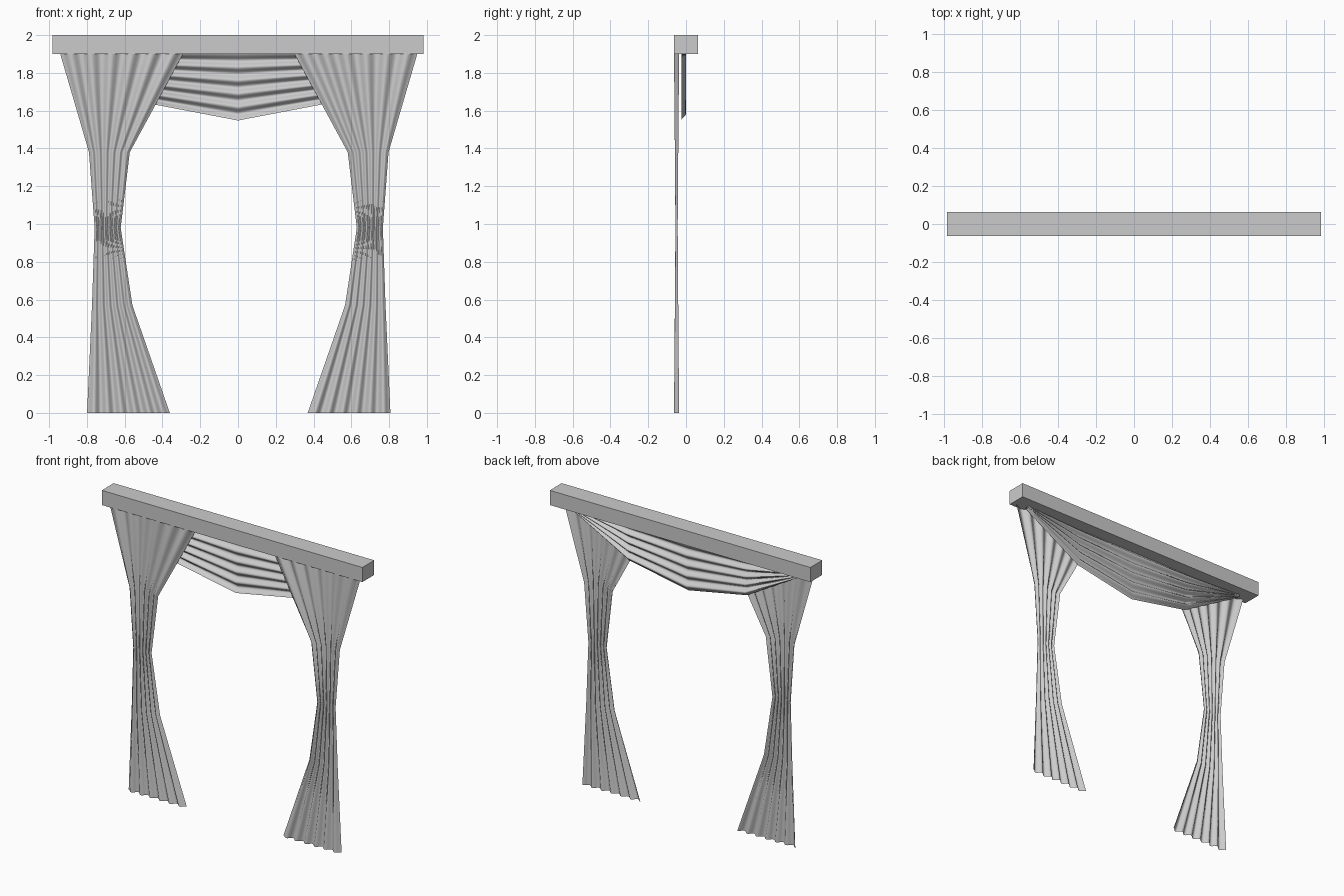
import bpy
from math import sin, cos, pi

if "Cube" in bpy.data.objects:
    bpy.data.objects.remove(bpy.data.objects["Cube"])


def grid_object(name, rows):
    """Smooth cloth sheet from rows of points of equal length."""
    n = len(rows[0])
    verts = [p for row in rows for p in row]
    faces = [(r * n + c, r * n + c + 1, (r + 1) * n + c + 1, (r + 1) * n + c)
             for r in range(len(rows) - 1) for c in range(n - 1)]
    mesh = bpy.data.meshes.new(name)
    mesh.from_pydata(verts, [], faces)
    mesh.polygons.foreach_set("use_smooth", [True] * len(faces))
    obj = bpy.data.objects.new(name, mesh)
    bpy.context.collection.objects.link(obj)
    return obj


# Pelmet box
bpy.ops.mesh.primitive_cube_add(size=1, location=(0, 0, 1.95))
pelmet = bpy.context.object
pelmet.name = "pelmet"
pelmet.scale = (1.965, 0.128, 0.10)
bpy.ops.object.transform_apply(location=False, rotation=False, scale=True)

# Tied side curtains: height, inner x, outer x, fold depth
outline = [(1.90, 0.295, 0.945, 0.0135), (1.38, 0.577, 0.793, 0.009),
           (0.98, 0.625, 0.763, 0.006), (0.57, 0.563, 0.777, 0.009),
           (0.00, 0.365, 0.803, 0.0135)]
FOLDS, STEPS = 6, 8
for side, label in ((-1, "left"), (1, "right")):
    rows = []
    for z, inner, outer, depth in outline:
        row = []
        for i in range(FOLDS * STEPS + 1):
            t = i / (FOLDS * STEPS)
            x = inner + (outer - inner) * t
            row.append((side * x + 0.004, -0.05 + depth * cos(2 * pi * FOLDS * t), z))
        rows.append(row[::side])
    grid_object("curtain_" + label, rows)

# Draped swag: x and drop of each column, folds fanning in to the ends
columns = [(-0.88, 0.015), (-0.445, 0.267), (0, 0.352), (0.445, 0.267), (0.88, 0.015)]
SWAG_FOLDS = 5
rows = []
for i in range(SWAG_FOLDS * STEPS + 1):
    v = i / (SWAG_FOLDS * STEPS)
    y = -0.012 - 0.0125 * sin(2 * pi * (SWAG_FOLDS * v + 0.25))
    rows.append([(x, y, 1.90 - drop * v) for x, drop in columns])
grid_object("swag", rows)
